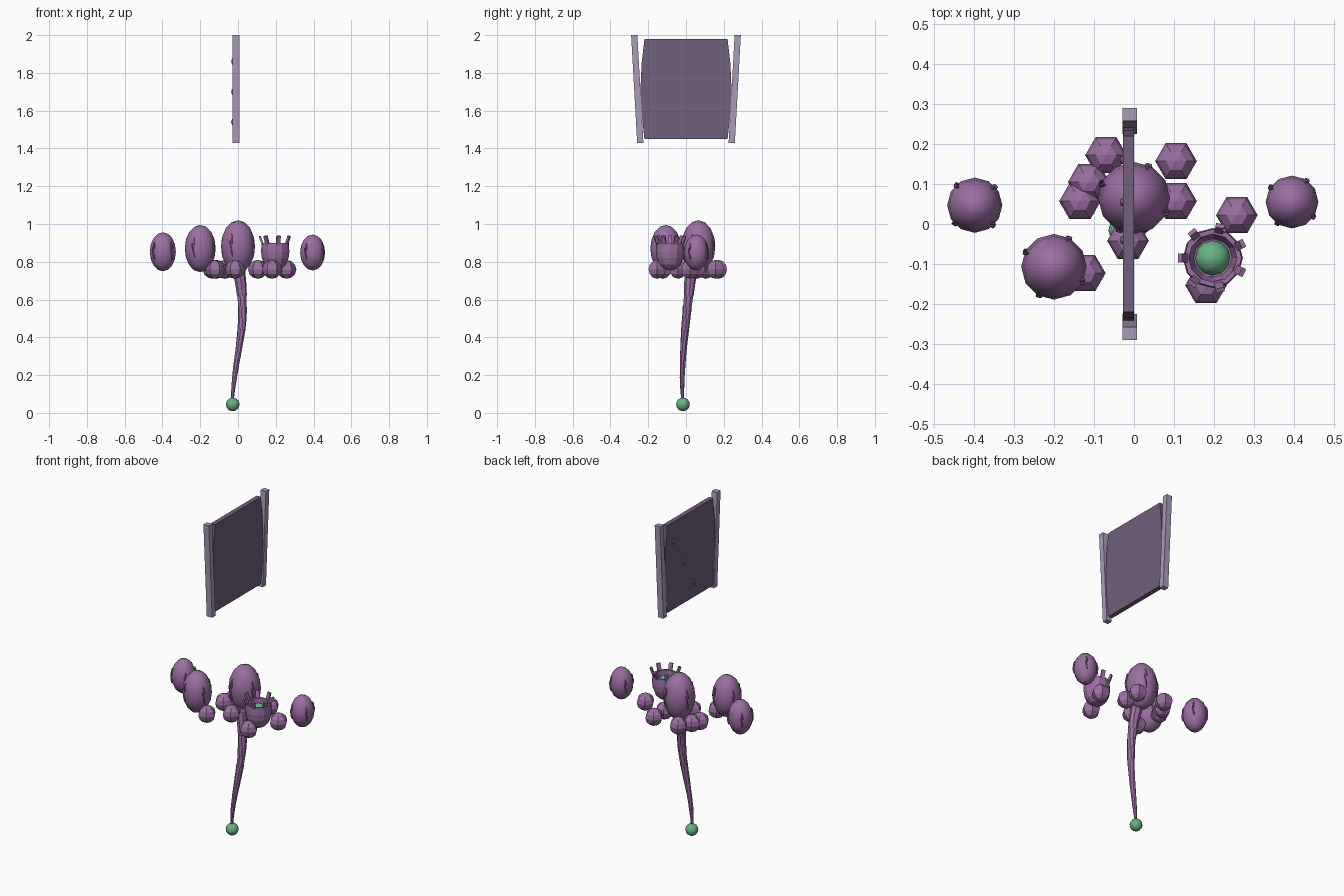
import bpy, bmesh, math
from mathutils import Matrix, Vector

if "Cube" in bpy.data.objects:
    bpy.data.objects.remove(bpy.data.objects["Cube"])


def material(name, rgb):
    m = bpy.data.materials.new(name)
    m.diffuse_color = (*rgb, 1)
    m.use_nodes = True
    m.node_tree.nodes["Principled BSDF"].inputs["Base Color"].default_value = m.diffuse_color
    return m


FLESH = material("flesh", (0.33, 0.16, 0.36))
GREEN = material("green", (0.14, 0.45, 0.23))
SHEET = material("sheet", (0.17, 0.115, 0.21))
RAIL = material("rail", (0.40, 0.33, 0.48))


def make(name, bm, mat, smooth=False):
    bmesh.ops.recalc_face_normals(bm, faces=bm.faces)
    me = bpy.data.meshes.new(name)
    bm.to_mesh(me)
    bm.free()
    me.materials.append(mat)
    for p in me.polygons:
        p.use_smooth = smooth
    ob = bpy.data.objects.new(name, me)
    bpy.context.collection.objects.link(ob)
    return ob


def place(loc, scale=(1, 1, 1), rot=None):
    r = rot if rot is not None else Matrix.Identity(4)
    return Matrix.Translation(loc) @ r @ Matrix.Diagonal((*scale, 1))


def ellipsoid(name, loc, scale, mat, seg=12, rings=8, smooth=True, spin=0):
    bm = bmesh.new()
    bmesh.ops.create_uvsphere(bm, u_segments=seg, v_segments=rings, radius=1,
                              matrix=place(loc, scale, Matrix.Rotation(spin, 4, 'Z')))
    return make(name, bm, mat, smooth)


# Hanging sheet: flat slab whose sides bulge at mid height
bm = bmesh.new()
outline = [(-0.22, 1.45), (0.22, 1.45), (0.235, 1.58), (0.241, 1.715), (0.235, 1.85),
           (0.22, 1.98), (-0.22, 1.98), (-0.235, 1.85), (-0.241, 1.715), (-0.235, 1.58)]
face = bm.faces.new([bm.verts.new((-0.028, y, z)) for y, z in outline])
ext = bmesh.ops.extrude_face_region(bm, geom=[face])
bmesh.ops.translate(bm, vec=(0.028, 0, 0),
                    verts=[v for v in ext["geom"] if isinstance(v, bmesh.types.BMVert)])
make("sheet", bm, SHEET)

# Leaning side rails
for side, label in ((-1, "left"), (1, "right")):
    bm = bmesh.new()
    bmesh.ops.create_cube(bm, size=1)
    for v in bm.verts:
        top = v.co.z > 0
        v.co = (-0.011 + v.co.x * 0.036,
                side * (0.274 if top else 0.242) + v.co.y * 0.033,
                2.0 if top else 1.43)
    make(f"{label}_rail", bm, RAIL)

# Small knots on the sheet
for i, (y, z) in enumerate([(0.16, 1.86), (0.055, 1.70), (-0.04, 1.54)]):
    ellipsoid(f"sheet_knot_{i}", (-0.024, y, z), (0.012, 0.012, 0.018), SHEET, 8, 6)

# Segmented tapering tail
path = [(-0.030, -0.018, 0.06, 0.007), (-0.026, -0.020, 0.12, 0.010),
        (-0.018, -0.020, 0.19, 0.013), (-0.010, -0.018, 0.25, 0.015),
        (0.000, -0.015, 0.31, 0.017), (0.010, -0.010, 0.38, 0.019),
        (0.018, -0.005, 0.44, 0.021), (0.023, 0.001, 0.50, 0.022),
        (0.024, 0.007, 0.56, 0.024), (0.021, 0.014, 0.62, 0.026),
        (0.014, 0.020, 0.69, 0.029), (0.005, 0.028, 0.75, 0.033),
        (0.000, 0.040, 0.82, 0.036)]
bm = bmesh.new()
for a, b in zip(path, path[1:]):
    p, q = Vector(a[:3]), Vector(b[:3])
    rot = (q - p).to_track_quat('Z', 'Y').to_matrix().to_4x4()
    bmesh.ops.create_cone(bm, cap_ends=True, segments=8, radius1=a[3], radius2=b[3] * 1.03,
                          depth=(q - p).length * 1.03, matrix=place((p + q) / 2, rot=rot))
make("tail", bm, FLESH)
ellipsoid("tail_ball", (-0.028, -0.016, 0.045), (0.036,) * 3, GREEN, 12, 8)

# Egg pods with four raised seams each
pods = [("centre_pod", 0.0, 0.065, 0.88, 0.09, 0.14, 65),
        ("front_left_pod", -0.20, -0.107, 0.87, 0.082, 0.125, 62),
        ("left_pod", -0.398, 0.047, 0.853, 0.069, 0.103, 42),
        ("right_pod", 0.395, 0.055, 0.849, 0.066, 0.095, 55)]
for name, x, y, z, r, h, ang in pods:
    ellipsoid(name, (x, y, z), (r, r, h), FLESH)
    bm = bmesh.new()
    for k in range(4):
        a = math.radians(ang + 90 * k)
        out = Vector((math.cos(a), math.sin(a), 0))
        for lat, shift in ((0.32, 0.05), (0.05, -0.03), (-0.2, 0.04)):
            turn = Matrix.Rotation(a + shift, 4, 'Z')
            d = turn @ Vector((1, 0, 0)) * math.cos(lat) * r
            loc = Vector((x, y, z + h * math.sin(lat))) + d
            tilt = turn @ Matrix.Rotation(-lat * r / h, 4, 'Y') @ Matrix.Rotation(0.15, 4, 'X')
            bmesh.ops.create_uvsphere(bm, u_segments=6, v_segments=6, radius=1,
                                      matrix=place(loc, (0.006, 0.004, h * 0.2), tilt))
    make(name + "_seams", bm, FLESH)

# Opened pod: cup with wall thickness, revolved from a profile
cx, cy = 0.197, -0.085
profile = [(0.0, 0.755), (0.035, 0.762), (0.058, 0.785), (0.071, 0.82), (0.075, 0.855),
           (0.072, 0.90), (0.060, 0.90), (0.060, 0.85), (0.048, 0.80), (0.0, 0.785)]
bm = bmesh.new()
vs = [bm.verts.new((cx + r, cy, z)) for r, z in profile]
es = [bm.edges.new(e) for e in zip(vs, vs[1:])]
bmesh.ops.spin(bm, geom=vs + es, cent=(cx, cy, 0), axis=(0, 0, 1),
               angle=math.tau, steps=12, use_duplicate=False)
bmesh.ops.remove_doubles(bm, verts=bm.verts, dist=0.0005)
make("open_pod", bm, FLESH)
ellipsoid("open_pod_core", (cx, cy, 0.85), (0.044,) * 3, GREEN, 12, 8)

# Splinters round the broken rim
bm = bmesh.new()
for k in range(7):
    a = math.tau * k / 7 + 0.45
    rot = Matrix.Rotation(a, 4, 'Z') @ Matrix.Rotation(0.35, 4, 'Y')
    loc = (cx + 0.072 * math.cos(a), cy + 0.072 * math.sin(a), 0.908)
    bmesh.ops.create_cube(bm, size=1, matrix=place(loc, (0.011, 0.022, 0.06), rot))
make("rim_splinters", bm, FLESH)

# Six-sided nodules clustered under the pods
nodules = [(-0.07, 0.172), (-0.113, 0.105), (-0.135, 0.057), (0.105, 0.157), (0.105, 0.057),
           (0.257, 0.022), (0.18, -0.153), (-0.123, -0.123), (-0.015, -0.042)]
for i, (x, y) in enumerate(nodules):
    ellipsoid(f"nodule_{i}", (x, y, 0.76), (0.052, 0.052, 0.05), FLESH, 6, 6,
              smooth=False, spin=math.pi / 6)
